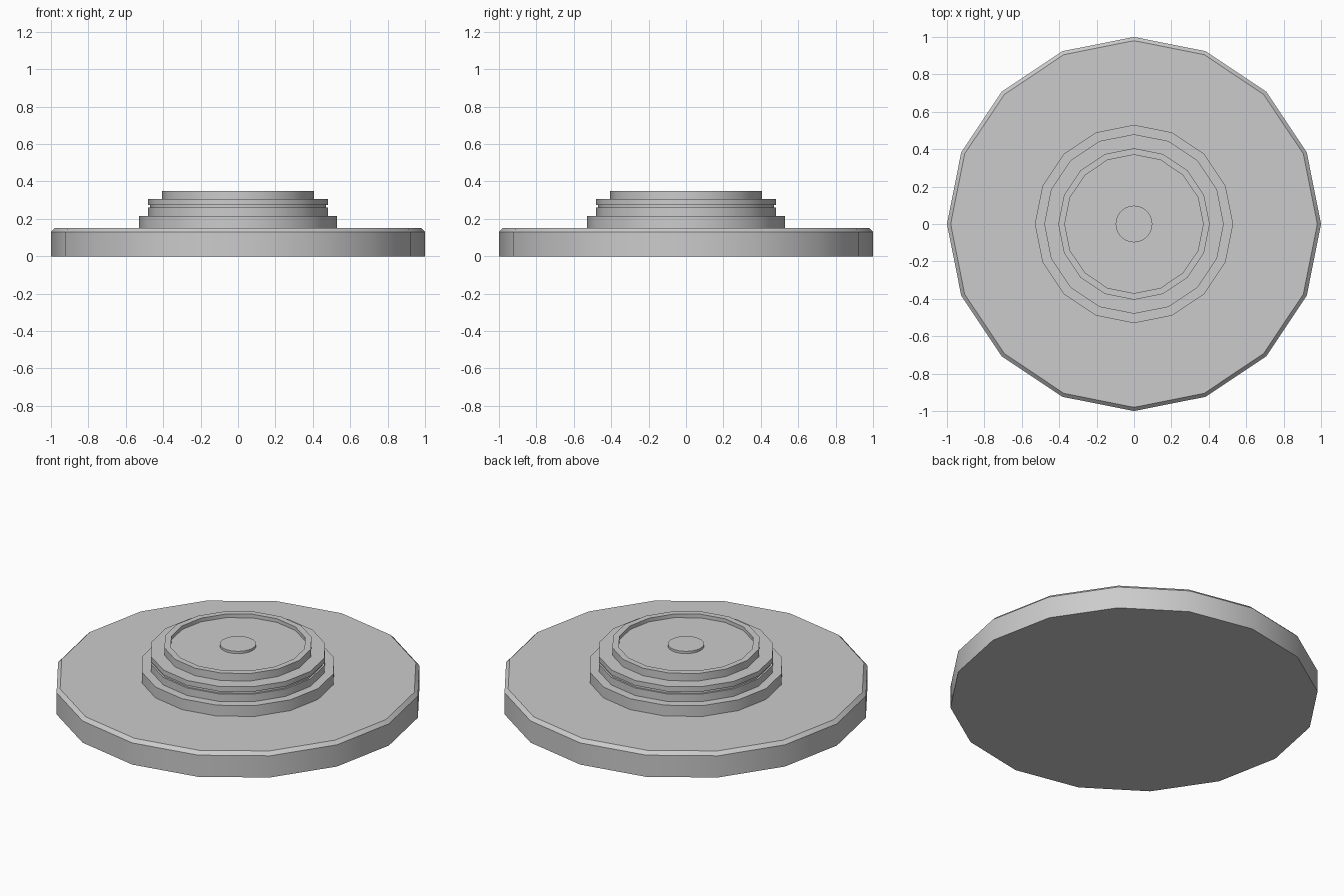
import bpy, bmesh
from math import cos, sin, tau, radians

if "Cube" in bpy.data.objects:
    bpy.data.objects.remove(bpy.data.objects["Cube"])


def lathe(name, profile, sides):
    """Revolve (radius, z) points around z and cap both ends."""
    bm = bmesh.new()
    rings = [[bm.verts.new((r * cos(tau * i / sides), r * sin(tau * i / sides), z))
              for i in range(sides)] for r, z in profile]
    for a, b in zip(rings, rings[1:]):
        for i in range(sides):
            j = (i + 1) % sides
            bm.faces.new((a[i], a[j], b[j], b[i]))
    bm.faces.new(rings[0][::-1])
    bm.faces.new(rings[-1])
    mesh = bpy.data.meshes.new(name)
    bm.to_mesh(mesh)
    bm.free()
    ob = bpy.data.objects.new(name, mesh)
    bpy.context.collection.objects.link(ob)
    bpy.ops.object.select_all(action='DESELECT')
    ob.select_set(True)
    bpy.context.view_layer.objects.active = ob
    bpy.ops.object.shade_smooth_by_angle(angle=radians(30))
    return ob


# wide base disc with a small chamfer on its top edge
lathe("base_disc", [(1.0, 0), (1.0, 0.13), (0.98, 0.15)], 16)

# stepped hub: lower tier, grooved middle tier, raised rim and recessed floor
lathe("stepped_hub", [
    (0.53, 0.15), (0.53, 0.215),
    (0.48, 0.215), (0.48, 0.26),
    (0.47, 0.26), (0.47, 0.275),
    (0.48, 0.275), (0.48, 0.305),
    (0.405, 0.305), (0.405, 0.35),
    (0.37, 0.35), (0.37, 0.328)], 16)

# round button in the middle of the recess
lathe("centre_button", [(0.098, 0.328), (0.098, 0.342)], 32)
